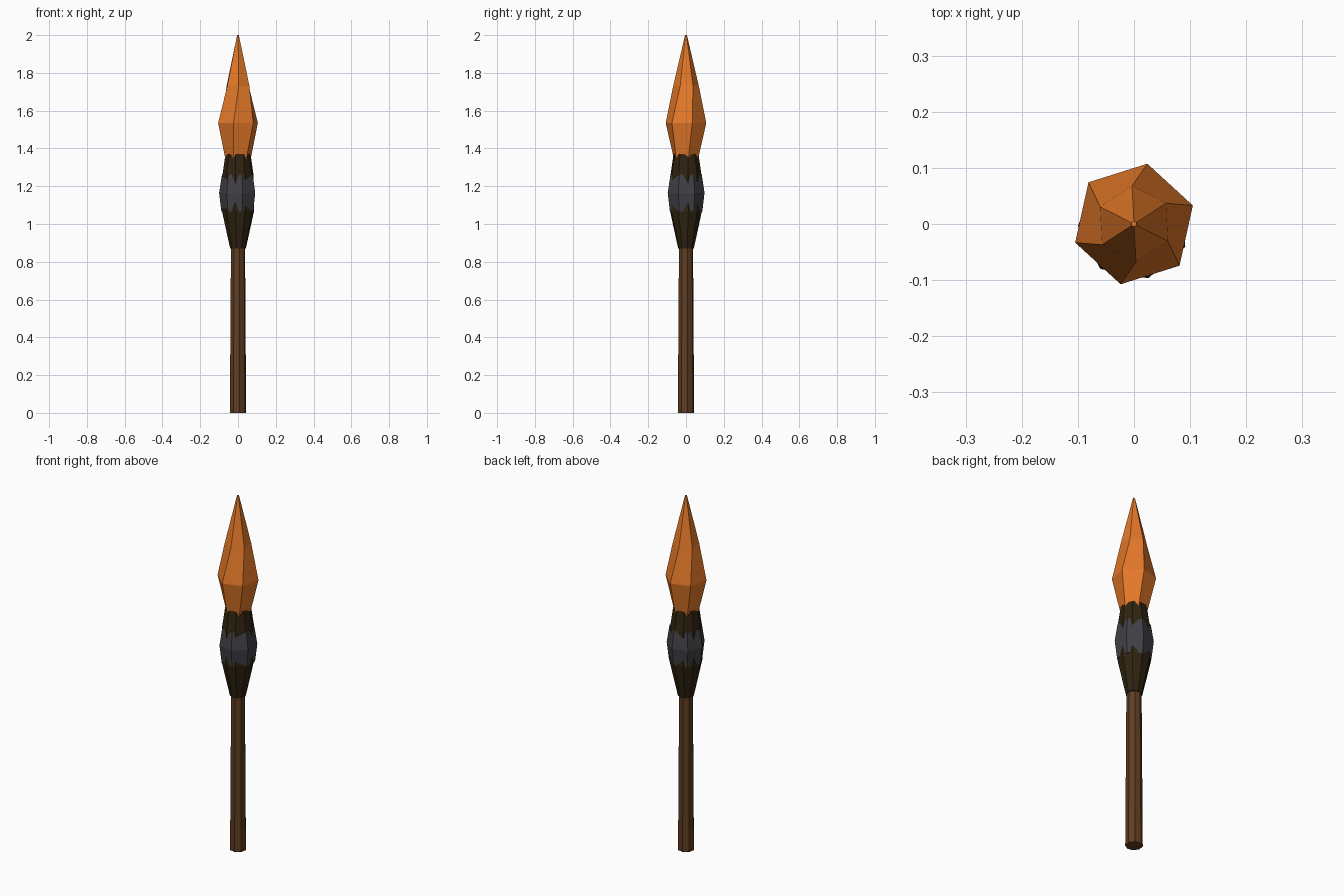
import bpy
import bmesh
from math import cos, sin, radians, tau

cube = bpy.data.objects.get("Cube")
if cube:
    bpy.data.objects.remove(cube, do_unlink=True)


def material(name, color):
    mat = bpy.data.materials.new(name)
    mat.use_nodes = True
    mat.diffuse_color = (*color, 1)
    mat.node_tree.nodes["Principled BSDF"].inputs["Base Color"].default_value = (*color, 1)
    return mat


def lathe(name, sides, rings, mat):
    """Flat-faced solid from rings of (height, radius, turn in degrees)."""
    bm = bmesh.new()
    loops = []
    for z, r, turn in rings:
        angles = [radians(turn) + tau * i / sides for i in range(sides)]
        loops.append([bm.verts.new((r * cos(a), r * sin(a), z)) for a in angles])
    for low, high in zip(loops, loops[1:]):
        for i in range(sides):
            j = (i + 1) % sides
            bm.faces.new((low[i], low[j], high[j], high[i]))
    bm.faces.new(loops[0][::-1])
    bm.faces.new(loops[-1])
    mesh = bpy.data.meshes.new(name)
    bm.to_mesh(mesh)
    bm.free()
    mesh.materials.append(mat)
    obj = bpy.data.objects.new(name, mesh)
    bpy.context.collection.objects.link(obj)
    return obj


wood = material("brown wood", (0.115, 0.047, 0.016))
wrap = material("dark oiled wrap", (0.028, 0.017, 0.005))
iron = material("dark grey band", (0.052, 0.05, 0.06))
fire = material("orange flame", (0.78, 0.19, 0.022))

# Tapered wooden handle
lathe("handle", 8, [(0, 0.044, 12), (0.45, 0.041, 12), (0.9, 0.038, 12)], wood)

# Swollen wrapped head
lathe("wrapped_head", 10,
      [(0.87, 0.042, 8), (1.07, 0.086, 8), (1.26, 0.083, 8), (1.37, 0.067, 8)], wrap)

# Faceted band around the head
lathe("band", 7, [(1.065, 0.088, -24), (1.165, 0.1, -24), (1.262, 0.085, -24)], iron)

# Twisted flame
lathe("flame", 6,
      [(1.34, 0.067, 10), (1.535, 0.11, 17.5), (1.73, 0.068, 33), (2.0, 0.005, 33)], fire)
